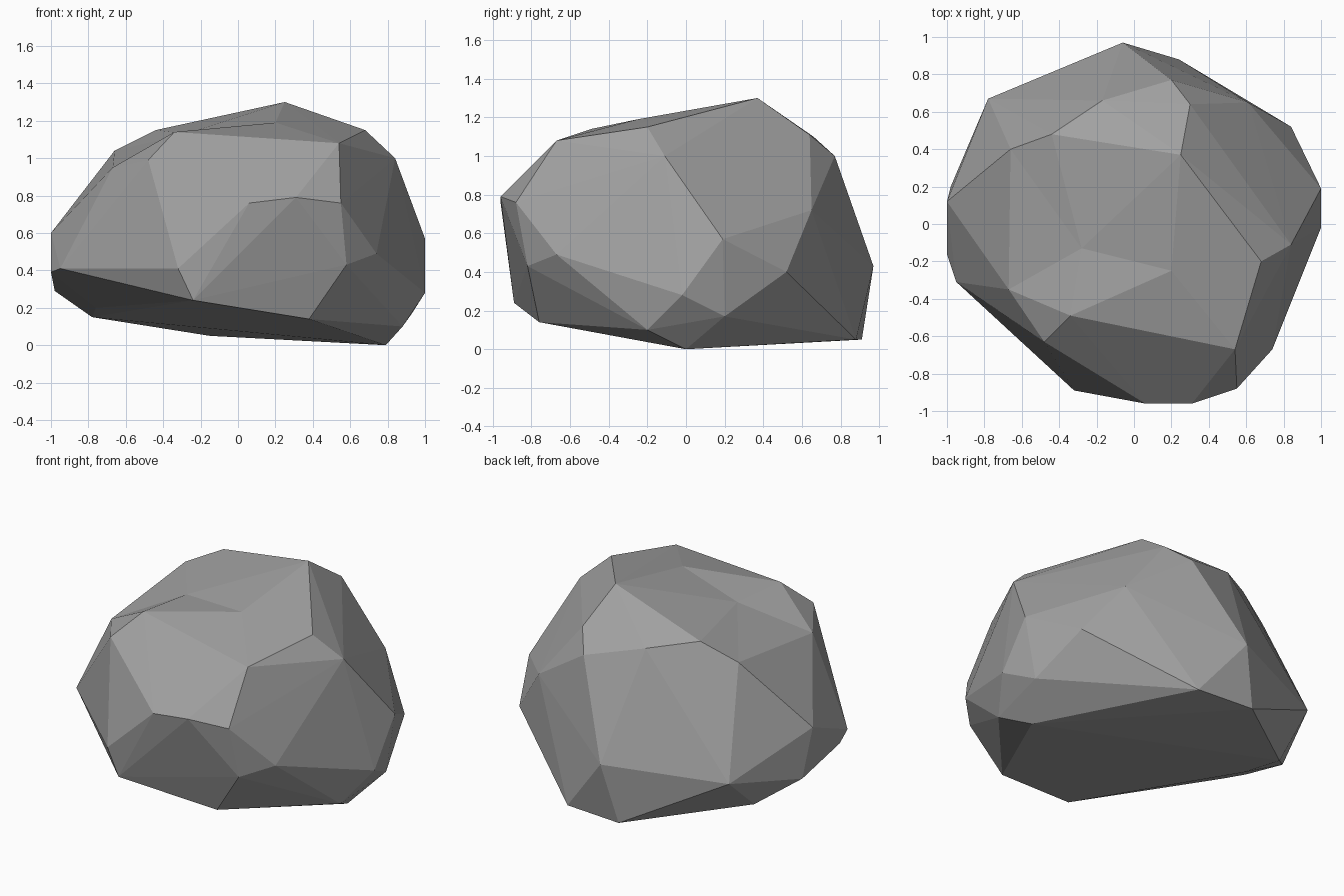
import bpy
import bmesh
from mathutils import Vector

# Remove the default object
default_cube = bpy.data.objects.get("Cube")
if default_cube is not None:
    bpy.data.objects.remove(default_cube, do_unlink=True)


def make_material(name, colour):
    """Create one plain, matte material."""
    material = bpy.data.materials.new(name)
    material.use_nodes = True
    material.diffuse_color = colour
    shader = material.node_tree.nodes["Principled BSDF"]
    shader.inputs["Base Color"].default_value = colour
    shader.inputs["Roughness"].default_value = 1
    return material


# Corners of the boulder, grouped by the band they belong to
crown = [
    (.25, .37, 1.3), (.68, -.2, 1.15), (.84, -.11, 1), (.54, -.67, 1.08),
    (-.34, -.49, 1.14), (.2, -.25, 1.19), (-.44, .48, 1.15), (-.66, .4, 1.04),
    (-.48, -.63, .99), (-.67, -.35, .95), (.3, .64, 1.11), (.2, .77, 1),
    (-.17, .66, 1.1),
]
front_belt = [
    (.31, -.96, .79), (.06, -.96, .76), (.55, -.88, .76), (-.32, -.89, .41),
    (.74, -.67, .49), (.58, -.82, .43),
]
side_belt = [
    (1, -.02, .28), (1, .19, .57), (.84, .52, .4), (.61, .65, .72),
    (-.06, .97, .43), (-.78, .67, .38), (-.98, .2, .29), (-1, .12, .6),
    (-1, -.16, .39), (-.95, -.31, .41),
]
base = [
    (-.24, -.89, .24), (.38, -.76, .14), (.79, 0, 0), (.88, -.2, .1),
    (.93, .2, .17), (.24, .88, .05), (-.15, .91, .05), (-.78, .41, .15),
    (-.76, .1, .2),
]

# Shallow dent on the crown: raised while wrapping, lowered afterwards
dent_position = Vector((-.28, -.13, 1.13))
dent_lift = Vector((0, 0, .09))

# Wrap the corners in a faceted skin
bm = bmesh.new()
for band in (crown, front_belt, side_belt, base):
    for corner in band:
        bm.verts.new(corner)
dent = bm.verts.new(dent_position + dent_lift)
bmesh.ops.convex_hull(bm, input=list(bm.verts), use_existing_faces=False)

# Press the dent in and drop any loose corners
dent.co = dent_position
loose = [vertex for vertex in bm.verts if not vertex.link_faces]
bmesh.ops.delete(bm, geom=loose, context='VERTS')
bmesh.ops.recalc_face_normals(bm, faces=list(bm.faces))
for face in bm.faces:
    face.smooth = False

# Boulder object
mesh = bpy.data.meshes.new("boulder")
bm.to_mesh(mesh)
bm.free()
mesh.materials.append(make_material("stone_grey", (.36, .36, .36, 1)))
boulder = bpy.data.objects.new("boulder", mesh)
bpy.context.scene.collection.objects.link(boulder)
